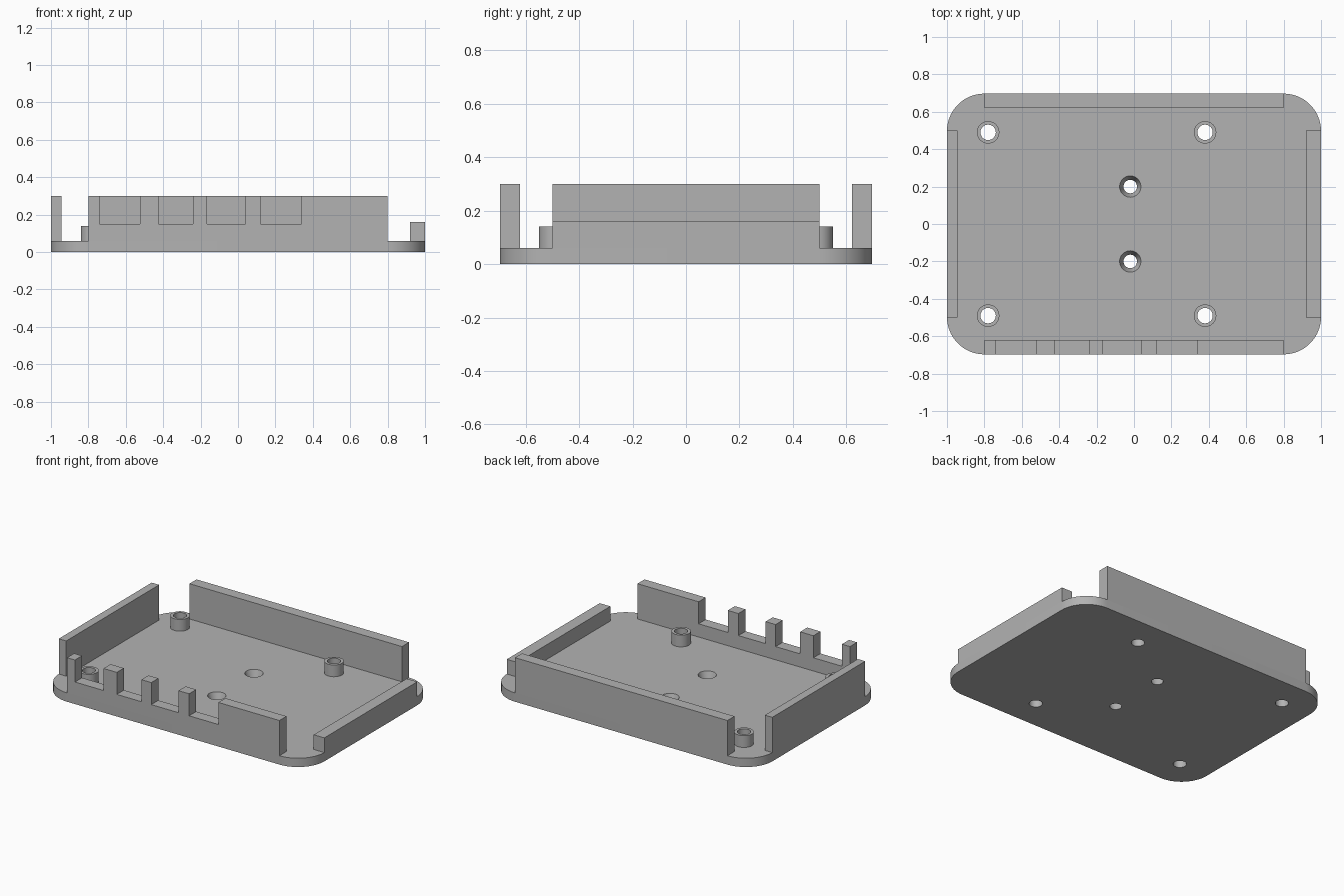
import bpy, bmesh, math

old = bpy.data.objects.get("Cube")
if old:
    bpy.data.objects.remove(old, do_unlink=True)

GREY = (0.45, 0.45, 0.45, 1)
mat = bpy.data.materials.new("plain grey")
mat.use_nodes = True
mat.diffuse_color = GREY
mat.node_tree.nodes["Principled BSDF"].inputs["Base Color"].default_value = GREY

X, Y, FLOOR, TOP = 1.0, 0.697, 0.06, 0.3
CORNER = 0.2


def finish(name, bm, smooth=False):
    bmesh.ops.recalc_face_normals(bm, faces=bm.faces)
    mesh = bpy.data.meshes.new(name)
    bm.to_mesh(mesh)
    bm.free()
    mesh.materials.append(mat)
    obj = bpy.data.objects.new(name, mesh)
    bpy.context.collection.objects.link(obj)
    if smooth:
        activate(obj)
        bpy.ops.object.shade_smooth_by_angle(angle=math.radians(30))
    return obj


def activate(obj):
    bpy.ops.object.select_all(action="DESELECT")
    obj.select_set(True)
    bpy.context.view_layer.objects.active = obj


def prism(name, points, offset):
    """Extrude a closed outline of 3D points along an offset."""
    bm = bmesh.new()
    face = bm.faces.new([bm.verts.new(p) for p in points])
    new = bmesh.ops.extrude_face_region(bm, geom=[face], use_keep_orig=True)["geom"]
    bmesh.ops.translate(bm, vec=offset, verts=[g for g in new if isinstance(g, bmesh.types.BMVert)])
    return finish(name, bm)


def lathe(name, profile, x, y, closed=True, steps=48):
    """Spin an (r, z) profile about a vertical axis at x, y."""
    bm = bmesh.new()
    rings = [[bm.verts.new((x + r * math.cos(a), y + r * math.sin(a), z))
              for a in (math.tau * i / steps for i in range(steps))] for r, z in profile]
    pairs = list(zip(rings, rings[1:]))
    if closed:
        pairs.append((rings[-1], rings[0]))
    else:
        bm.faces.new(rings[0])
        bm.faces.new(rings[-1])
    for low, high in pairs:
        for i in range(steps):
            j = (i + 1) % steps
            bm.faces.new((low[i], low[j], high[j], high[i]))
    return finish(name, bm, smooth=closed)


# Rounded base plate
outline = []
for quarter, (sx, sy) in enumerate([(1, 1), (-1, 1), (-1, -1), (1, -1)]):
    for i in range(17):
        a = math.pi / 2 * (quarter + i / 16)
        outline.append((sx * (X - CORNER) + CORNER * math.cos(a),
                        sy * (Y - CORNER) + CORNER * math.sin(a), 0))
base = prism("base_plate", outline, (0, 0, FLOOR))

# Hollow mounting posts, and the holes beneath them
POST, BORE = 0.06, 0.041
cutters = []
for side, x in (("right", -0.78), ("left", 0.38)):
    for end, y in (("front", -0.49), ("back", 0.49)):
        lathe(f"{end}_{side}_post", [(BORE, FLOOR), (POST, FLOOR), (POST, 0.14), (BORE, 0.14)], x, y)
        cutters.append(lathe("bore_cutter", [(BORE, -0.1), (BORE, 0.1)], x, y, closed=False))

# Tapered screw holes in the middle of the floor
for y in (-0.2, 0.2):
    cutters.append(lathe("screw_cutter", [(0.036, -0.1), (0.036, 0), (0.057, FLOOR), (0.057, 0.1)],
                         -0.02, y, closed=False))

activate(base)
for cutter in cutters:
    cutter.hide_render = True
    mod = base.modifiers.new("hole", "BOOLEAN")
    mod.operation = "DIFFERENCE"
    mod.solver = "EXACT"
    mod.object = cutter
    bpy.ops.object.modifier_apply(modifier=mod.name)
    bpy.data.objects.remove(cutter, do_unlink=True)
bpy.ops.object.shade_smooth_by_angle(angle=math.radians(30))


# Plain walls
def wall(name, x0, x1, y0, y1, top):
    prism(name, [(x0, y0, FLOOR), (x1, y0, FLOOR), (x1, y1, FLOOR), (x0, y1, FLOOR)],
          (0, 0, top - FLOOR))


wall("back_wall", -0.8, 0.8, Y - 0.076, Y, TOP)
wall("right_wall", -X, -0.944, -0.5, 0.5, TOP)
wall("left_wall", 0.92, X, -0.5, 0.5, 0.16)

# Front wall with port notches
SILL = 0.15
profile = [(-0.8, FLOOR), (-0.8, TOP)]
for a, b in [(-0.74, -0.525), (-0.425, -0.24), (-0.165, 0.04), (0.12, 0.34)]:
    profile += [(a, TOP), (a, SILL), (b, SILL), (b, TOP)]
profile += [(0.8, TOP), (0.8, FLOOR)]
prism("front_wall", [(x, -Y, z) for x, z in profile], (0, 0.076, 0))
